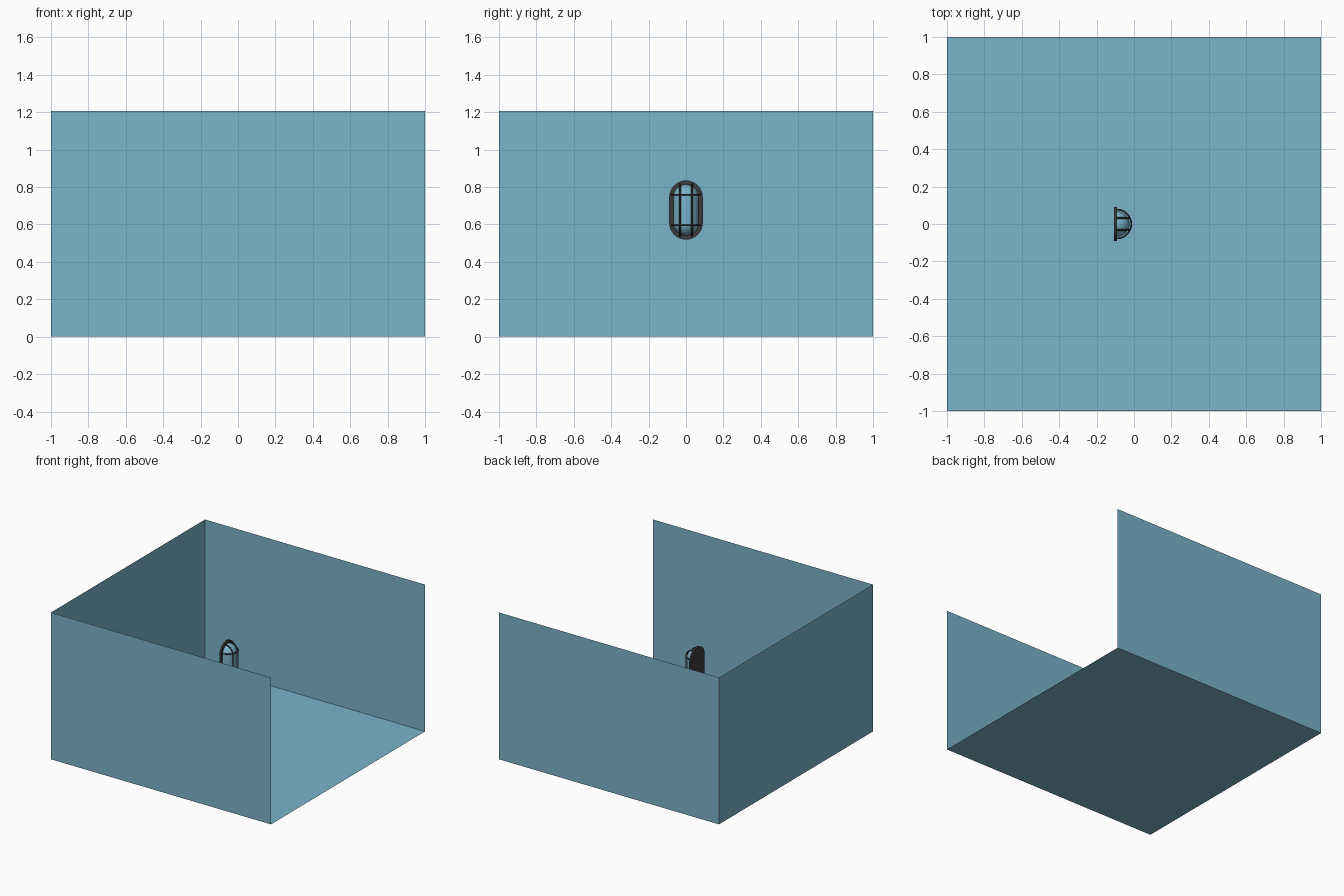
import bpy, bmesh, math
from mathutils import Matrix, Vector

if "Cube" in bpy.data.objects:
    bpy.data.objects.remove(bpy.data.objects["Cube"], do_unlink=True)


def material(name, rgb):
    m = bpy.data.materials.new(name)
    m.use_nodes = True
    m.diffuse_color = (*rgb, 1)
    m.node_tree.nodes["Principled BSDF"].inputs["Base Color"].default_value = (*rgb, 1)
    return m


blue = material("pale_blue", (0.195, 0.456, 0.591))
dark = material("dark_metal", (0.045, 0.045, 0.048))

BACK, SEAT = -0.107, -0.092      # back and front of the mounting plate
MID, HALF = 0.677, 0.068         # lamp centre height, half of its straight part


def finish(bm, name, mat, smooth=False):
    mesh = bpy.data.meshes.new(name)
    bm.to_mesh(mesh)
    bm.free()
    mesh.materials.append(mat)
    obj = bpy.data.objects.new(name, mesh)
    bpy.context.collection.objects.link(obj)
    if smooth:
        bpy.ops.object.select_all(action="DESELECT")
        obj.select_set(True)
        bpy.context.view_layer.objects.active = obj
        bpy.ops.object.shade_smooth_by_angle(angle=math.radians(40))
    return obj


def arc(radius, start, end, steps=12):
    for i in range(steps + 1):
        a = math.radians(start + (end - start) * i / steps)
        yield radius * math.cos(a), radius * math.sin(a)


def tube(name, points, thick=0.0045):
    curve = bpy.data.curves.new(name, "CURVE")
    curve.dimensions = "3D"
    curve.bevel_depth = thick
    curve.bevel_resolution = 2
    curve.use_fill_caps = True
    spline = curve.splines.new("POLY")
    spline.points.add(len(points) - 1)
    for p, co in zip(spline.points, points):
        p.co = (*co, 1)
    curve.materials.append(dark)
    bpy.context.collection.objects.link(bpy.data.objects.new(name, curve))


# Room: floor and three thin walls, open above and on the +x side
bm = bmesh.new()
bmesh.ops.create_cube(bm, size=2, matrix=Matrix.Translation((0, 0, 0.603)) @ Matrix.Diagonal((1, 1, 0.603, 1)))
bm.normal_update()
opened = [f for f in bm.faces if f.normal.z > 0.5 or f.normal.x > 0.5]
bmesh.ops.delete(bm, geom=opened, context="FACES")
finish(bm, "room", blue)

# Mounting plate: an upright rounded slab
bm = bmesh.new()
outline = [(y, MID + HALF + z) for y, z in arc(0.09, 0, 180, 20)]
outline += [(y, MID - HALF + z) for y, z in arc(0.09, 180, 360, 20)]
base = bm.faces.new([bm.verts.new((BACK, y, z)) for y, z in outline])
slab = bmesh.ops.extrude_face_region(bm, geom=[base])
bmesh.ops.translate(bm, vec=(SEAT - BACK, 0, 0), verts=[v for v in slab["geom"] if isinstance(v, bmesh.types.BMVert)])
bmesh.ops.recalc_face_normals(bm, faces=bm.faces)
finish(bm, "mounting_plate", dark, True)

# Glass: a capsule profile spun half way round an upright axis
bm = bmesh.new()
R = 0.068
profile = [(r, MID - HALF + z) for r, z in arc(R, -90, 0)]
profile += [(r, MID + HALF + z) for r, z in arc(R, 0, 90)]
verts = [bm.verts.new((SEAT, -r, z)) for r, z in profile]
edges = [bm.edges.new(pair) for pair in zip(verts, verts[1:])]
bmesh.ops.spin(bm, geom=verts + edges, cent=(SEAT, 0, 0), axis=(0, 0, 1), angle=math.pi, steps=24)
bmesh.ops.remove_doubles(bm, verts=bm.verts, dist=0.0002)
bmesh.ops.recalc_face_normals(bm, faces=bm.faces)
finish(bm, "glass_dome", blue, True)

# Guard cage: two upright bars and two half hoops
CAGE = 0.077
for side, y in (("right", -0.032), ("left", 0.032)):
    r = math.sqrt(CAGE ** 2 - y ** 2)
    path = [(SEAT + x, y, MID - HALF + z) for x, z in arc(r, -90, 0)]
    path += [(SEAT + x, y, MID + HALF + z) for x, z in arc(r, 0, 90)]
    tube("guard_bar_" + side, path)
for end, z in (("lower", MID - 0.082), ("upper", MID + 0.082)):
    tube("guard_hoop_" + end, [(SEAT + x, y, z) for x, y in arc(CAGE, -90, 90, 20)])
